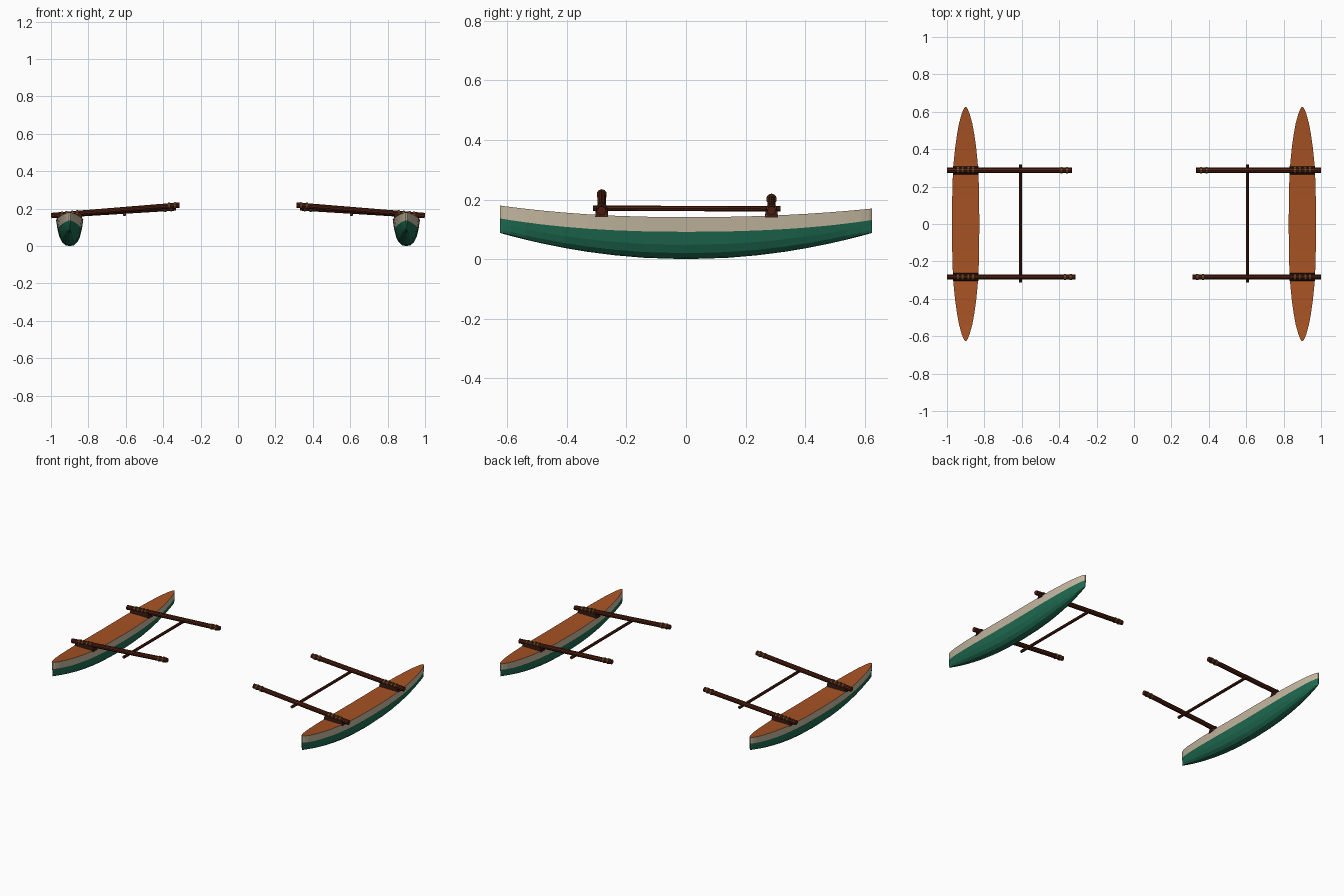
import bpy, bmesh, math
from mathutils import Vector

if "Cube" in bpy.data.objects:
    bpy.data.objects.remove(bpy.data.objects["Cube"])


def mat(name, rgb):
    m = bpy.data.materials.new(name)
    m.diffuse_color = (*rgb, 1)
    m.use_nodes = True
    m.node_tree.nodes["Principled BSDF"].inputs["Base Color"].default_value = m.diffuse_color
    return m


GREEN = mat("hull green", (0.014, 0.155, 0.088))
CREAM = mat("band cream", (0.57, 0.49, 0.36))
DECK = mat("deck orange brown", (0.38, 0.085, 0.017))
WOOD = mat("beam dark wood", (0.075, 0.013, 0.005))
ROPE = mat("lashing tan", (0.19, 0.085, 0.025))
SADDLE = mat("saddle dark brown", (0.035, 0.009, 0.005))


def finish(name, bm, mats):
    bmesh.ops.recalc_face_normals(bm, faces=bm.faces)
    me = bpy.data.meshes.new(name)
    bm.to_mesh(me)
    bm.free()
    for m in mats:
        me.materials.append(m)
    ob = bpy.data.objects.new(name, me)
    bpy.context.collection.objects.link(ob)
    return ob


def rod(name, a, b, r, m, sides=10):
    a, b = Vector(a), Vector(b)
    bm = bmesh.new()
    bmesh.ops.create_cone(bm, cap_ends=True, segments=sides, radius1=r, radius2=r, depth=(b - a).length)
    ob = finish(name, bm, [m])
    ob.location = (a + b) / 2
    ob.rotation_euler = (b - a).to_track_quat('Z', 'Y').to_euler()
    return ob


# Hull plan: (distance from middle, half width)
PLAN = [(0, .073), (.14, .072), (.24, .0695), (.33, .064), (.41, .056),
        (.48, .046), (.54, .035), (.59, .021), (.615, .011), (.625, .004)]


def top_z(y):
    t = abs(y) / .625
    return .141 + (.039 if y < 0 else .029) * t ** 2.2


# Float: lofted section, green below, cream band above, brown deck
def hull(name, x):
    bm = bmesh.new()
    stations = [(-y, w) for y, w in reversed(PLAN[1:])] + PLAN
    rings = []
    for y, w in stations:
        t2 = (y / .625) ** 2
        zb, zt = .088 * t2, top_z(y)
        half = [(.3, .03), (.55, .14), (.75, .34), (.9, .65 - .12 * t2), (1, 1)]
        prof = [(-u, d) for u, d in reversed(half)] + [(0, 0)] + half
        rings.append([bm.verts.new((x + u * w, y, zb + d * (zt - zb))) for u, d in prof])
    n = len(rings[0])
    for r0, r1 in zip(rings, rings[1:]):
        for i in range(n):
            j = (i + 1) % n
            f = bm.faces.new((r0[i], r0[j], r1[j], r1[i]))
            f.material_index = 2 if i == n - 1 else (1 if i in (0, n - 2) else 0)
    # stem caps, split at the band line
    for r in (rings[0], rings[-1]):
        bm.faces.new(r[1:-1])
        f = bm.faces.new((r[0], r[1], r[-2], r[-1]))
        f.material_index = 1
    return finish(name, bm, [GREEN, CREAM, DECK])


for side, s in (("left", -1), ("right", 1)):
    hull(side + "_float", s * .9)

    # Cross beams: y, inner end x, inner end z
    for end, y, xi, zi in (("front", -.283, .313, .219), ("rear", .287, .333, .204)):
        name = side + "_" + end
        outer, inner = Vector((s * .999, y, .163)), Vector((s * xi, y, zi))
        rod(name + "_beam", outer, inner, .0145, WOOD)

        def at(x):
            return outer.lerp(inner, (.999 - x) / (.999 - xi))

        # rope lashings around the beam
        for k, x in enumerate((.94, .915, .885, .86, xi + .025, xi + .055)):
            rod(f"{name}_lashing_{k}", at(x + .005), at(x - .005), .0175, ROPE)

        # saddle block between deck and beam
        bm = bmesh.new()
        bmesh.ops.create_cube(bm, size=1)
        for v in bm.verts:
            top = v.co.z > 0
            xx = .9 + v.co.x * (.125 if top else .138)
            v.co = (s * xx, y + v.co.y * (.038 if top else .044),
                    (at(xx).z if top else top_z(y) - .006))
        finish(name + "_saddle", bm, [SADDLE])

    # Fore-and-aft spreader rod under the beams
    rod(side + "_spreader", (s * .607, -.313, .171), (s * .607, .318, .169), .009, WOOD, 8)
